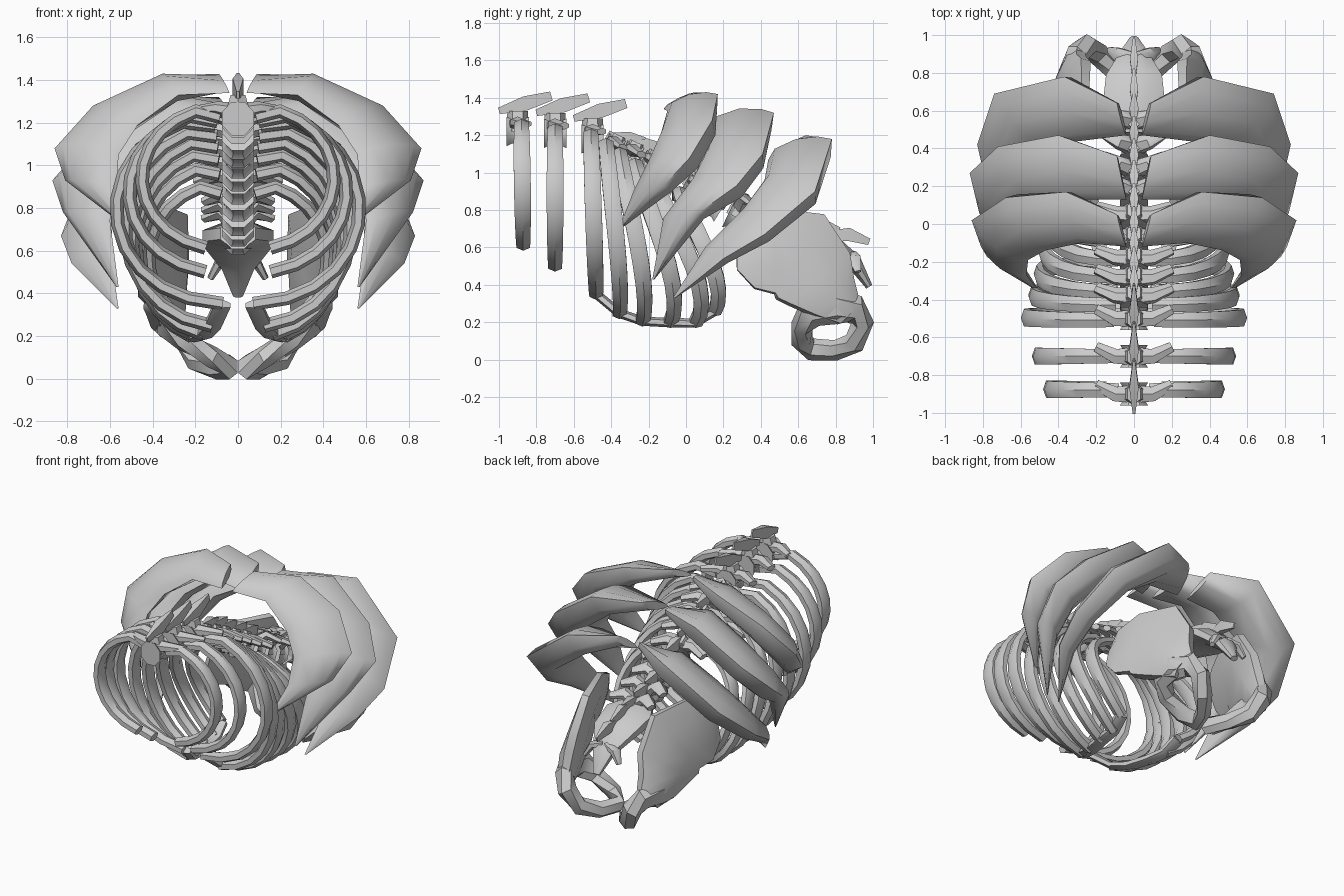
import bpy, bmesh, math
from mathutils import Vector as V

cube = bpy.data.objects.get("Cube")
if cube:
    bpy.data.objects.remove(cube)

bone = bpy.data.materials.new("bone_grey")
bone.use_nodes = True
grey = (0.6, 0.6, 0.6, 1)
bone.diffuse_color = grey
bone.node_tree.nodes["Principled BSDF"].inputs["Base Color"].default_value = grey


def loft(name, rings, closed=False, angle=40):
    """Skin a row of equal rings, capped unless the row is a loop."""
    bm = bmesh.new()
    rows = [[bm.verts.new(p) for p in ring] for ring in rings]
    n = len(rows[0])
    pairs = list(zip(rows, rows[1:]))
    if closed:
        pairs.append((rows[-1], rows[0]))
    for a, b in pairs:
        for i in range(n):
            j = (i + 1) % n
            bm.faces.new((a[i], a[j], b[j], b[i]))
    if not closed:
        bm.faces.new(rows[0])
        bm.faces.new(rows[-1])
    bmesh.ops.recalc_face_normals(bm, faces=bm.faces)
    mesh = bpy.data.meshes.new(name)
    bm.to_mesh(mesh)
    bm.free()
    mesh.materials.append(bone)
    obj = bpy.data.objects.new(name, mesh)
    bpy.context.collection.objects.link(obj)
    bpy.ops.object.select_all(action="DESELECT")
    obj.select_set(True)
    bpy.context.view_layer.objects.active = obj
    bpy.ops.object.shade_smooth_by_angle(angle=math.radians(angle))


def sweep(name, path, wide, sizes, sides=6, closed=False):
    """Sweep an oval along path; wide is the direction of its first radius."""
    pts = [V(p) for p in path]
    rings, last = [], len(pts) - 1
    for i, p in enumerate(pts):
        if closed:
            t = pts[(i + 1) % len(pts)] - pts[i - 1]
        else:
            t = pts[min(i + 1, last)] - pts[max(i - 1, 0)]
        t.normalize()
        w = V(wide)
        w = (w - t * w.dot(t)).normalized()
        n = t.cross(w)
        a, b = sizes[i] if isinstance(sizes, list) else sizes
        turns = [math.tau * (k + 0.5) / sides for k in range(sides)]
        rings.append([p + w * a * math.cos(q) + n * b * math.sin(q) for q in turns])
    loft(name, rings, closed)


def both(name, path, wide, sizes, **kw):
    """Make a left part and its mirrored twin."""
    for side, s in (("left", 1), ("right", -1)):
        flip = [(x * s, y, z) for x, y, z in path]
        sweep(side + "_" + name, flip, (wide[0] * s, wide[1], wide[2]), sizes, **kw)


# Ribs: top y, bottom y, top z, bottom z, half width, end angle, backward bow
ribs = [(-.88, -.87, 1.28, .6, .45, 164, 0), (-.70, -.70, 1.26, .49, .51, 166, 0),
        (-.51, -.48, 1.24, .35, .57, 175, 0), (-.43, -.36, 1.19, .24, .53, 170, .02),
        (-.36, -.25, 1.14, .19, .5, 165, .05), (-.28, -.13, 1.08, .17, .48, 160, .1),
        (-.19, -.03, 1.01, .16, .46, 156, .15), (-.04, .06, .92, .21, .42, 150, .14)]
tips = []
for k, (y0, y1, zt, zb, w, end, bow) in enumerate(ribs):
    path, sizes = [], []
    for i in range(12):
        t = math.radians(8 + (end - 8) * i / 11)
        f = (1 - math.cos(t)) / 2
        z = zt + (zb - zt) * f - (0.05 if i == 0 else 0)
        path.append((w * math.sin(t) ** .85, y0 + (y1 - y0) * f + bow * 1.5 * math.sin(t) * f, z))
        sizes.append((.042 + .01 * math.sin(i / 11 * math.pi), .032))
    tips.append(path[-1])
    both("rib_%d" % (k + 1), path, (0, 1, 0), sizes)

# Cartilage bar joining the lower rib ends
both("rib_cartilage", tips[2:], (1, 0, 0), (.045, .025))

# Spine
spine = [(-.9, 1.22), (-.7, 1.21), (-.5, 1.18), (-.4, 1.12), (-.3, 1.08), (-.2, 1.03),
         (-.09, .97), (.03, .91), (.15, .83), (.27, .76), (.4, .71), (.53, .67)]
for k, (y, z) in enumerate(spine):
    big = k < 3
    nxt = spine[min(k + 1, len(spine) - 1)]
    prv = spine[max(k - 1, 0)]
    d = V((0, nxt[0] - prv[0], 0 if big else nxt[1] - prv[1])).normalized()
    up = V((1, 0, 0)).cross(d)
    c = V((0, y, z))
    h = .06 if big else .048
    name = "vertebra_%d_" % (k + 1)
    sweep(name + "body", [c - d * h, c - d * h * .5, c + d * h * .5, c + d * h], (1, 0, 0),
          [(.08, .085), (.06, .07), (.06, .07), (.08, .085)], sides=8)
    # Arch and slanted blade
    sweep(name + "arch", [c, c + up * (.11 if big else .09)], (1, 0, 0),
          [(.075, .06), (.04, .055)], sides=6)
    base = c + up * (.11 if big else .07) - d * (.1 if big else .03)
    length = .28 if big else .17
    tip = base + d * length + up * (.08 if big else .05)
    sweep(name + "blade", [base, base.lerp(tip, .5), tip], (1, 0, 0),
          [(.01, .025), (.035, .055), (.008, .035)], sides=4)
    # Side processes
    span = .2 if k < 8 else .16
    rise = .04 if k < 8 else .1
    both(name + "wing", [c + up * .03, c + up * (rise + .01) + V((span / 2, 0, 0)),
                         c + up * rise + d * .05 + V((span, 0, 0))], d,
         [(.055, .045), (.045, .03), (.03, .02)])

# Sacrum and tail
sweep("sacrum", [(0, .48, .68), (0, .62, .67), (0, .78, .62), (0, .9, .52), (0, .98, .39)],
      (1, 0, 0), [(.09, .07), (.18, .07), (.16, .055), (.08, .045), (.025, .02)], sides=8)
for k, (y, z) in enumerate([(.6, .72), (.76, .66)]):
    sweep("sacrum_blade_%d" % (k + 1), [(0, y, z), (0, y + .11, z + .01), (0, y + .22, z - .03)],
          (1, 0, 0), [(.01, .04), (.03, .05), (.008, .025)], sides=4)
both("tail_wing", [(.02, .87, .56), (.09, .9, .54), (.13, .92, .47)], (0, 1, 0),
     [(.05, .03), (.04, .025), (.02, .015)])

# Pelvis: hip blade leaning in at the top, then the ring around the lower opening
both("hip_blade", [(.43, .27, .56), (.42, .34, .56), (.38, .47, .58), (.34, .61, .55),
                   (.33, .71, .43), (.33, .79, .33), (.31, .87, .25)], (-.3, .42, .85),
     [(.09, .015), (.2, .035), (.25, .045), (.29, .06), (.24, .07), (.16, .075), (.09, .06)],
     sides=8)
both("hip_ring", [(.33, .67, .26), (.34, .8, .28), (.3, .9, .27), (.25, .945, .2),
                  (.19, .9, .09), (.1, .8, .05), (.04, .67, .055), (.12, .62, .1),
                  (.25, .62, .18)], (1, 0, 0),
     [(.06, .09), (.07, .09), (.06, .08), (.065, .06), (.06, .06), (.05, .055), (.045, .06),
      (.05, .06), (.055, .06)], closed=True)

# Thick curved back plates: the front edge, then the back edge, from spine to tip
plates = [
    ([(.04, -.12, 1.34), (.28, -.1, 1.33), (.47, -.14, 1.19), (.56, -.19, 1.05),
      (.57, -.27, .89), (.5, -.36, .7)],
     [(.09, .05, 1.43), (.36, .17, 1.42), (.68, .14, 1.28), (.86, .02, 1.08),
      (.81, -.12, .93), (.51, -.35, .7)]),
    ([(.04, .13, 1.22), (.28, .13, 1.25), (.48, .1, 1.1), (.58, .03, .94),
      (.6, -.12, .74), (.56, -.18, .43)],
     [(.09, .36, 1.32), (.4, .47, 1.32), (.72, .41, 1.1), (.87, .27, .93),
      (.82, .06, .78), (.57, -.17, .43)]),
    ([(.04, .47, 1.06), (.28, .44, 1.07), (.48, .42, .96), (.58, .31, .8),
      (.6, .11, .6), (.56, -.07, .33)],
     [(.09, .64, 1.2), (.37, .78, 1.18), (.74, .69, .9), (.83, .42, .67),
      (.78, .2, .54), (.57, -.06, .33)])]
for k, edges in enumerate(plates):
    for side, s in (("left", 1), ("right", -1)):
        fs, bs = [[V((x * s, y, z)) for x, y, z in edge] for edge in edges]
        rings = []
        for i, (f, b) in enumerate(zip(fs, bs)):
            j, m = min(i + 1, 5), max(i - 1, 0)
            t = fs[j] + bs[j] - fs[m] - bs[m]
            n = (b - f).cross(t).normalized()
            if n.z + n.x * s < 0:
                n = -n
            puff = n * (b - f).length * (.08 if i == 0 else .17)
            belly = puff * -1.9
            rings.append([f, f.lerp(b, .15) + puff * .75, f.lerp(b, .5) + puff,
                          f.lerp(b, .82) + puff * .6, b, f.lerp(b, .88) + belly * .8,
                          f.lerp(b, .6) + belly, f.lerp(b, .25) + belly * .6])
        loft("%s_back_plate_%d" % (side, k + 1), rings, angle=60)
